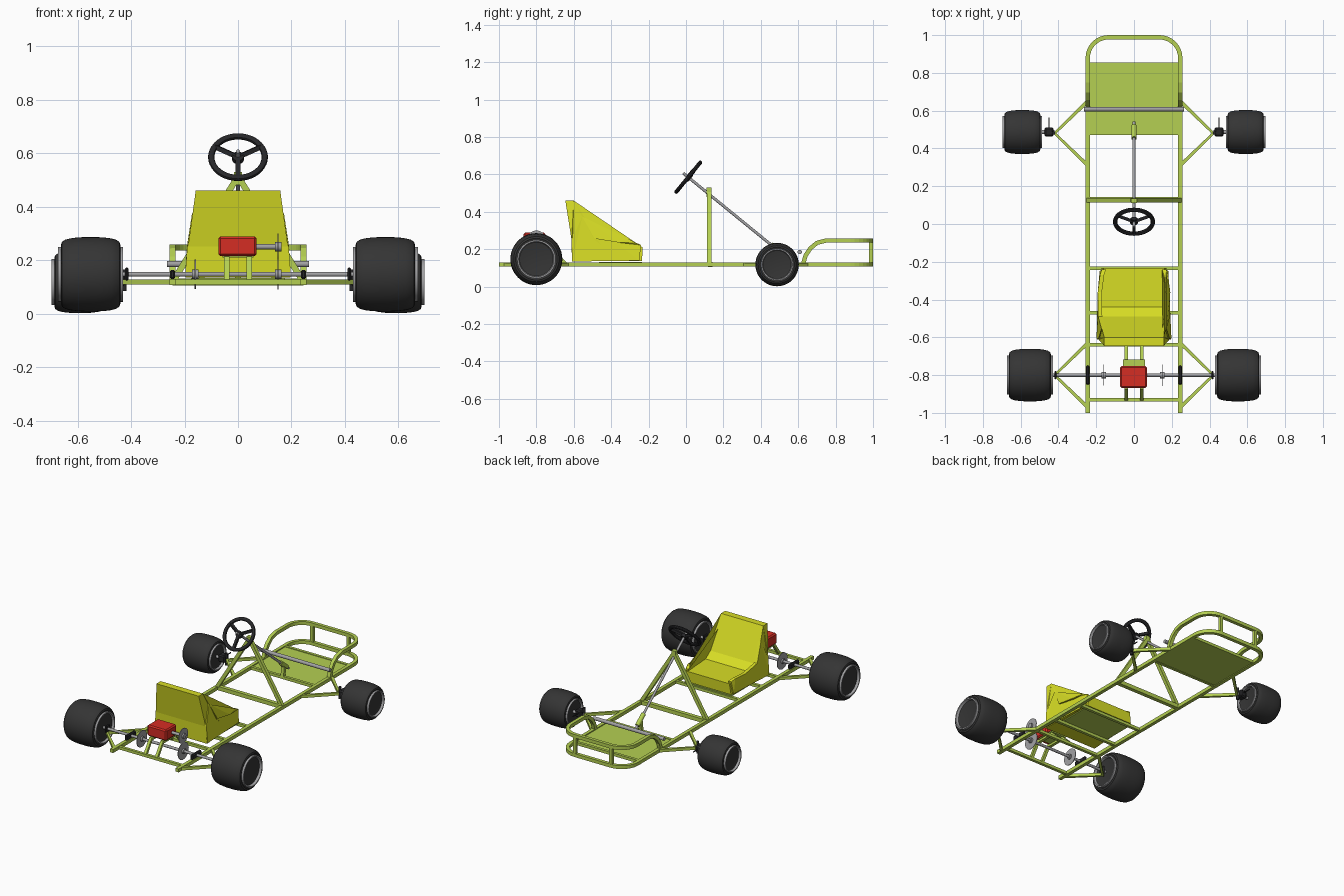
import bpy, bmesh, math
from mathutils import Vector, Matrix

if "Cube" in bpy.data.objects:
    bpy.data.objects.remove(bpy.data.objects["Cube"])

def material(name, rgb):
    m = bpy.data.materials.new(name)
    m.diffuse_color = (*rgb, 1)
    m.use_nodes = True
    m.node_tree.nodes["Principled BSDF"].inputs["Base Color"].default_value = m.diffuse_color
    return m

GREEN = material("lime green", (0.46, 0.63, 0.085))
YELLOW = material("yellow", (0.68, 0.72, 0.018))
RED = material("red", (0.66, 0.026, 0.017))
TYRE = material("tyre black", (0.035, 0.035, 0.035))
DARK = material("dark metal", (0.02, 0.02, 0.022))
GREY = material("grey metal", (0.36, 0.36, 0.37))

def finish(name, bm, mat, smooth=False):
    bmesh.ops.recalc_face_normals(bm, faces=bm.faces)
    me = bpy.data.meshes.new(name)
    bm.to_mesh(me)
    bm.free()
    me.materials.append(mat)
    ob = bpy.data.objects.new(name, me)
    bpy.context.collection.objects.link(ob)
    if smooth:
        bpy.ops.object.select_all(action='DESELECT')
        ob.select_set(True)
        bpy.context.view_layer.objects.active = ob
        bpy.ops.object.shade_smooth_by_angle(angle=math.radians(35))
    return ob

def sweep(name, pts, r, mat, sides=4):
    """Tube along a path; four sides make a square tube of half width r."""
    pts = [Vector(p) for p in pts]
    bm, rings, side = bmesh.new(), [], None
    rad = r * math.sqrt(2) if sides == 4 else r
    for i, p in enumerate(pts):
        t = (pts[min(i + 1, len(pts) - 1)] - pts[max(i - 1, 0)]).normalized()
        if side is None:
            side = t.cross(Vector((0, 0, 1)))
            if side.length < 0.01:
                side = Vector((1, 0, 0))
        side = (side - t * side.dot(t)).normalized()
        up = side.cross(t)
        rings.append([bm.verts.new(p + rad * (side * math.cos(a) + up * math.sin(a)))
                      for a in [math.pi / sides + k * math.tau / sides for k in range(sides)]])
    for a, b in zip(rings, rings[1:]):
        for k in range(sides):
            bm.faces.new((a[k], a[(k + 1) % sides], b[(k + 1) % sides], b[k]))
    bm.faces.new(rings[0])
    bm.faces.new(rings[-1])
    return finish(name, bm, mat, sides > 4)

def box(name, c, size, mat, bevel=0):
    bm = bmesh.new()
    bmesh.ops.create_cube(bm, size=1, matrix=Matrix.Translation(c) @ Matrix.Diagonal((*size, 1)))
    if bevel:
        bmesh.ops.bevel(bm, geom=bm.edges[:], offset=bevel, segments=1, affect='EDGES')
    return finish(name, bm, mat)

def lathe(name, profile, centre, mat, s=1, segs=40):
    """Spin (x, radius) points round an x axis through the centre."""
    bm = bmesh.new()
    rings = [[bm.verts.new((s * x, centre[0] + r * math.cos(k * math.tau / segs),
                            centre[1] + r * math.sin(k * math.tau / segs)))
              for k in range(segs)] for x, r in profile]
    for a, b in zip(rings, rings[1:]):
        for k in range(segs):
            bm.faces.new((a[k], a[(k + 1) % segs], b[(k + 1) % segs], b[k]))
    bm.faces.new(rings[0])
    bm.faces.new(rings[-1])
    return finish(name, bm, mat, True)

def loft(name, left, right, mat):
    """Solid between two matching outlines."""
    bm = bmesh.new()
    a = [bm.verts.new(p) for p in left]
    b = [bm.verts.new(p) for p in right]
    n = len(a)
    for i in range(n):
        bm.faces.new((a[i], a[(i + 1) % n], b[(i + 1) % n], b[i]))
    caps = [bm.faces.new(a), bm.faces.new(b)]
    bmesh.ops.triangulate(bm, faces=caps)
    return finish(name, bm, mat)

# chassis rails with rounded nose
T, Z, X = 0.0115, 0.118, 0.245
def nose(z):
    half = [(X - 0.11 + 0.11 * math.cos(a), 0.8785 + 0.11 * math.sin(a), z)
            for a in [k * math.pi / 16 for k in range(9)]]
    return half + [(-x, y, z) for x, y, z in reversed(half)]
sweep("chassis_rails", [(X, -1, Z)] + nose(Z) + [(-X, -1, Z)], T, GREEN)
# raised front bumper
down = [(0.625, Z), (0.64, 0.168), (0.665, 0.205), (0.70, 0.234), (0.75, 0.247)]
sweep("front_bumper", [(X, y, z) for y, z in down] + nose(0.247) +
      [(-X, y, z) for y, z in reversed(down)], T, GREEN)
# cross members
for y in (-0.93, -0.64, -0.47, -0.235, 0.13, 0.48, 0.845):
    sweep("cross_member", [(-X, y, Z), (X, y, Z)], 0.013 if y == 0.13 else 0.0095, GREEN)
# floor pan and plate under the seat
box("floor_pan", (0, 0.662, 0.117), (0.48, 0.365, 0.012), GREEN)
box("seat_plate", (0, -0.35, 0.130), (0.35, 0.23, 0.006), GREEN)

for s in (1, -1):
    # outriggers, bumper posts, steering frame legs, engine cradle
    for y in (-0.80, 0.48):
        sweep("outrigger", [(s * X, y - 0.17, Z), (s * 0.42, y, Z), (s * X, y + 0.17, Z)], 0.0095, GREEN)
    sweep("bumper_post", [(s * 0.135, 0.9885, Z), (s * 0.135, 0.9885, 0.247)], 0.010, GREEN)
    sweep("steering_frame_leg", [(s * X, 0.125, Z), (s * 0.008, 0.125, 0.50)], 0.0115, GREEN)
    sweep("engine_cradle", [(s * 0.042, -0.93, Z), (s * 0.042, -0.87, 0.205),
                            (s * 0.042, -0.73, 0.205), (s * 0.042, -0.64, Z)], 0.0095, GREEN)
    # axle bearings
    box("inner_bearing", (s * X, -0.80, 0.146), (0.02, 0.10, 0.035), DARK, 0.006)
    box("outer_bearing", (s * 0.416, -0.80, 0.148), (0.012, 0.045, 0.05), DARK, 0.005)
    # front knuckle, king pin, stub axle, steering arm
    box("front_knuckle", (s * 0.45, 0.487, 0.125), (0.05, 0.05, 0.05), DARK, 0.008)
    sweep("king_pin", [(s * 0.425, 0.482, 0.085), (s * 0.425, 0.482, 0.165)], 0.009, DARK, 12)
    sweep("stub_axle", [(s * 0.42, 0.487, 0.12), (s * 0.56, 0.487, 0.12)], 0.010, GREY, 12)
    sweep("steering_arm", [(s * 0.45, 0.48, 0.13), (s * 0.45, 0.565, 0.13)], 0.004, DARK, 8)
    # wheels: tyre, dished rim and bolts
    for label, x0, x1, R, y, z in (("rear", 0.438, 0.664, 0.139, -0.80, 0.147),
                                   ("front", 0.494, 0.688, 0.116, 0.487, 0.118)):
        w, mid, rr = x1 - x0, (x0 + x1) / 2, R * 0.74
        half = [(0.10, 1.0), (0.22, 0.99), (0.34, 0.965), (0.42, 0.93), (0.475, 0.87), (0.49, 0.80), (0.47, 0.72)]
        prof = [(mid - w * a, R * b) for a, b in reversed(half)] + [(mid + w * a, R * b) for a, b in half]
        lathe(label + "_tyre", prof, (y, z), TYRE, s, 48)
        lathe(label + "_rim", [(x0 + 0.035, rr * 0.3), (x0 + 0.03, rr * 0.8), (x0 - 0.008, rr * 0.92),
                               (x0 - 0.008, rr), (x0 + 0.02, rr), (x1 - 0.02, rr), (x1 + 0.009, rr),
                               (x1 + 0.009, rr * 0.92), (x1 - 0.035, rr * 0.80), (x1 - 0.035, rr * 0.3),
                               (x1 - 0.02, rr * 0.26), (x1 - 0.02, rr * 0.1)], (y, z), GREY, s)
        for k in range(5):
            a = k * math.tau / 5 + 0.3
            lathe(label + "_wheel_bolt", [(x1 - 0.04, 0.007), (x1 - 0.03, 0.007)],
                  (y + rr * 0.58 * math.cos(a), z + rr * 0.58 * math.sin(a)), DARK, s, 8)
    # seat side wing
    wing = [(-0.605, 0.14), (-0.25, 0.14), (-0.24, 0.222), (-0.27, 0.234), (-0.36, 0.236),
            (-0.49, 0.257), (-0.555, 0.375), (-0.61, 0.25)]
    edge = [0.198, 0.182, 0.170, 0.180, 0.192, 0.190, 0.172, 0.190]
    loft("seat_wing", [(s * (e - 0.022), y, z) for (y, z), e in zip(wing, edge)],
         [(s * e, y, z) for (y, z), e in zip(wing, edge)], YELLOW)

# seat body: cushion and back in one tapered solid
seat = [(-0.61, 0.135, 0.196), (-0.235, 0.138, 0.172), (-0.232, 0.21, 0.162), (-0.44, 0.212, 0.182),
        (-0.49, 0.25, 0.186), (-0.60, 0.46, 0.158), (-0.645, 0.46, 0.158), (-0.612, 0.25, 0.187)]
loft("seat", [(-w, y, z) for y, z, w in seat], [(w, y, z) for y, z, w in seat], YELLOW)

# rear axle, sprockets, brake disc
sweep("rear_axle", [(-0.50, -0.80, 0.147), (0.50, -0.80, 0.147)], 0.009, GREY, 16)
for name, x, z, r in (("axle_sprocket", 0.15, 0.147, 0.057), ("engine_sprocket", 0.15, 0.25, 0.05),
                      ("brake_disc", -0.16, 0.147, 0.055)):
    lathe(name, [(x - 0.002, r), (x + 0.002, r)], (-0.80, z), GREY, 1, 32)
    lathe(name + "_hub", [(x - 0.012, 0.017), (x + 0.012, 0.017)], (-0.80, z), GREY, 1, 16)
# engine, its shaft and mount
box("engine", (-0.002, -0.81, 0.252), (0.143, 0.115, 0.074), RED, 0.008)
sweep("engine_shaft", [(0.06, -0.80, 0.25), (0.155, -0.80, 0.25)], 0.010, GREY, 16)
box("engine_mount", (0, -0.78, 0.214), (0.115, 0.125, 0.008), GREEN)

# pedal bar
sweep("pedal_bar", [(-0.265, 0.608, 0.185), (0.265, 0.608, 0.185)], 0.012, GREY, 12)

# steering column with its supports
axis = Vector((0, 0.775, -0.632)).normalized()
hub = Vector((0, 0.012, 0.585))
sweep("steering_column", [hub - axis * 0.035, hub + axis * 0.68], 0.008, GREY, 12)
box("column_sleeve", (0, 0.123, 0.505), (0.03, 0.026, 0.05), GREEN)
sweep("column_socket", [hub + axis * 0.57, hub + axis * 0.655], 0.015, GREEN, 12)
sweep("column_post", [(0, 0.48, Z), (0, 0.49, 0.20)], 0.011, GREEN)

# steering wheel: ring, hub and three spokes
side, up = Vector((1, 0, 0)), Vector((0, 0.632, 0.775)).normalized()
bm = bmesh.new()
N, M = 40, 10
rings = []
for i in range(N):
    d = side * math.cos(i * math.tau / N) + up * math.sin(i * math.tau / N)
    rings.append([bm.verts.new(hub + d * (0.1 + 0.012 * math.cos(j * math.tau / M)) +
                               axis * 0.011 * math.sin(j * math.tau / M)) for j in range(M)])
for i in range(N):
    for j in range(M):
        a, b = rings[i], rings[(i + 1) % N]
        bm.faces.new((a[j], a[(j + 1) % M], b[(j + 1) % M], b[j]))
finish("steering_wheel_ring", bm, DARK, True)
sweep("steering_wheel_hub", [hub - axis * 0.006, hub + axis * 0.015], 0.022, DARK, 16)
for deg in (30, 150, 270):
    d = side * math.cos(math.radians(deg)) + up * math.sin(math.radians(deg))
    sweep("steering_wheel_spoke", [hub, hub + d * 0.098], 0.0085, DARK)
